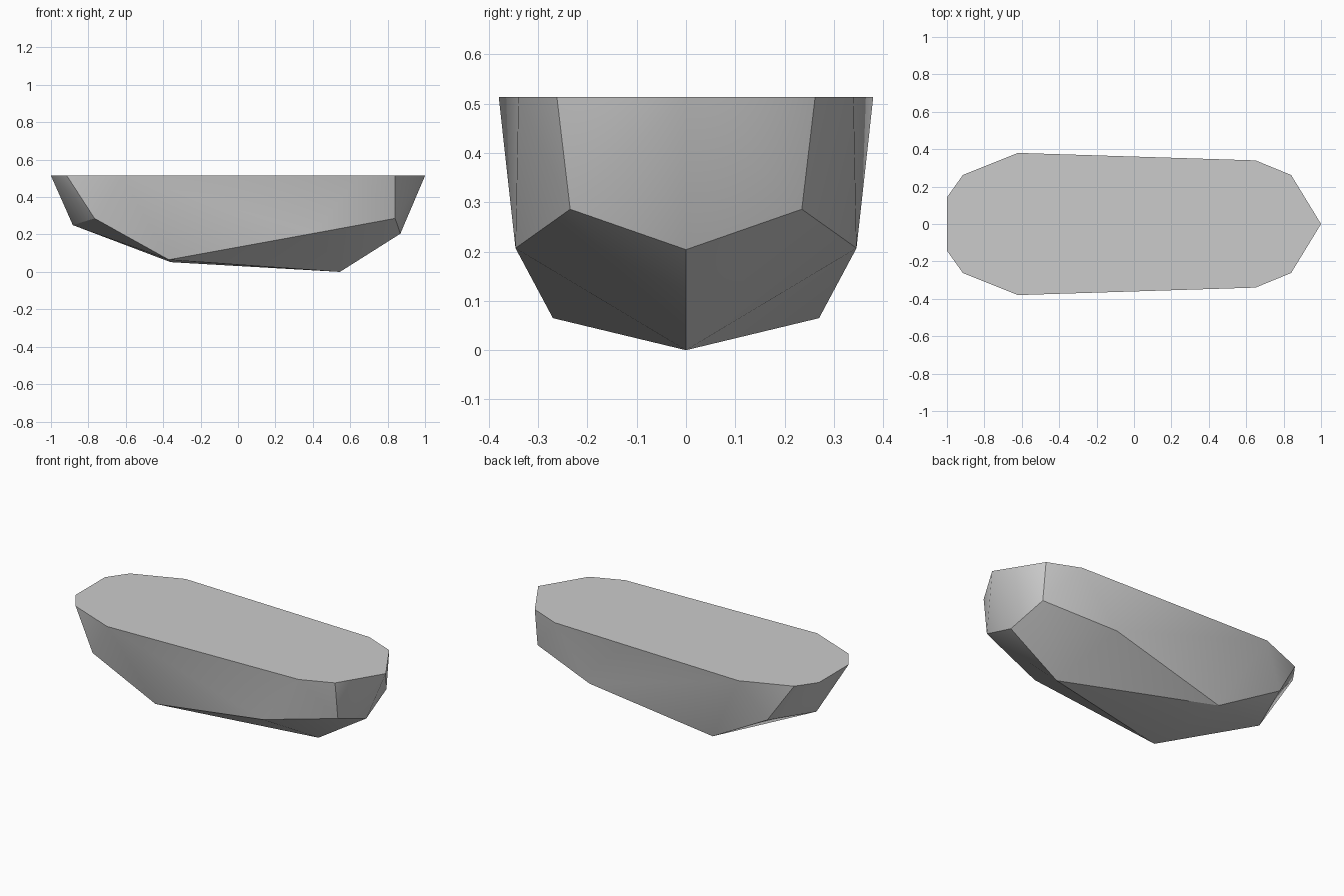
import bpy
import bmesh

cube = bpy.data.objects.get("Cube")
if cube:
    bpy.data.objects.remove(cube, do_unlink=True)

# Named hull points on the +y side; points off the centre line are mirrored
DECK = 0.514
points = {
    "bow_tip": (1.0, 0, DECK),
    "bow_rim": (0.84, 0.262, DECK),
    "shoulder_rim": (0.65, 0.34, DECK),
    "aft_rim": (-0.62, 0.38, DECK),
    "quarter_rim": (-0.915, 0.262, DECK),
    "transom_rim": (-1.0, 0.143, DECK),
    "cheek": (0.84, 0.235, 0.286),
    "chine": (0.41, 0.346, 0.207),
    "bilge": (-0.37, 0.27, 0.065),
    "quarter": (-0.767, 0.31, 0.286),
    "forefoot": (0.868, 0, 0.204),
    "keel_front": (0.545, 0, 0.0),
    "keel_back": (-0.36, 0, 0.052),
    "transom_foot": (-0.883, 0, 0.25),
}

# Hard edges between the smooth panels
creases = [
    ("bow_rim", "cheek"), ("cheek", "chine"), ("chine", "bilge"),
    ("bilge", "quarter"), ("quarter", "quarter_rim"),
    ("quarter", "transom_foot"), ("cheek", "forefoot"),
    ("forefoot", "keel_front"), ("keel_front", "bilge"),
]

# Convex hull body
bm = bmesh.new()
verts = {}
for name, (x, y, z) in points.items():
    for side in (1, -1):
        if y == 0 and side == -1:
            verts[name, side] = verts[name, 1]
        else:
            verts[name, side] = bm.verts.new((x, y * side, z))
bmesh.ops.convex_hull(bm, input=bm.verts[:])
bmesh.ops.recalc_face_normals(bm, faces=bm.faces[:])

# Merge the flat deck into a single face
deck = [f for f in bm.faces if f.normal.z > 0.99]
inner = [e for e in bm.edges if all(f in deck for f in e.link_faces)]
bmesh.ops.dissolve_edges(bm, edges=inner, use_verts=False)

# Smooth panels, sharp rim and creases
hard = {frozenset((verts[a, s], verts[b, s])) for a, b in creases for s in (1, -1)}
for face in bm.faces:
    face.smooth = face.normal.z < 0.99
for edge in bm.edges:
    on_rim = any(f.normal.z > 0.99 for f in edge.link_faces)
    edge.smooth = not (on_rim or frozenset(edge.verts) in hard)

mesh = bpy.data.meshes.new("boat_hull")
bm.to_mesh(mesh)
bm.free()
hull = bpy.data.objects.new("boat_hull", mesh)
bpy.context.collection.objects.link(hull)

# Plain grey material
grey = bpy.data.materials.new("light_grey")
grey.use_nodes = True
colour = (0.6, 0.6, 0.6, 1.0)
grey.diffuse_color = colour
grey.node_tree.nodes["Principled BSDF"].inputs["Base Color"].default_value = colour
mesh.materials.append(grey)
